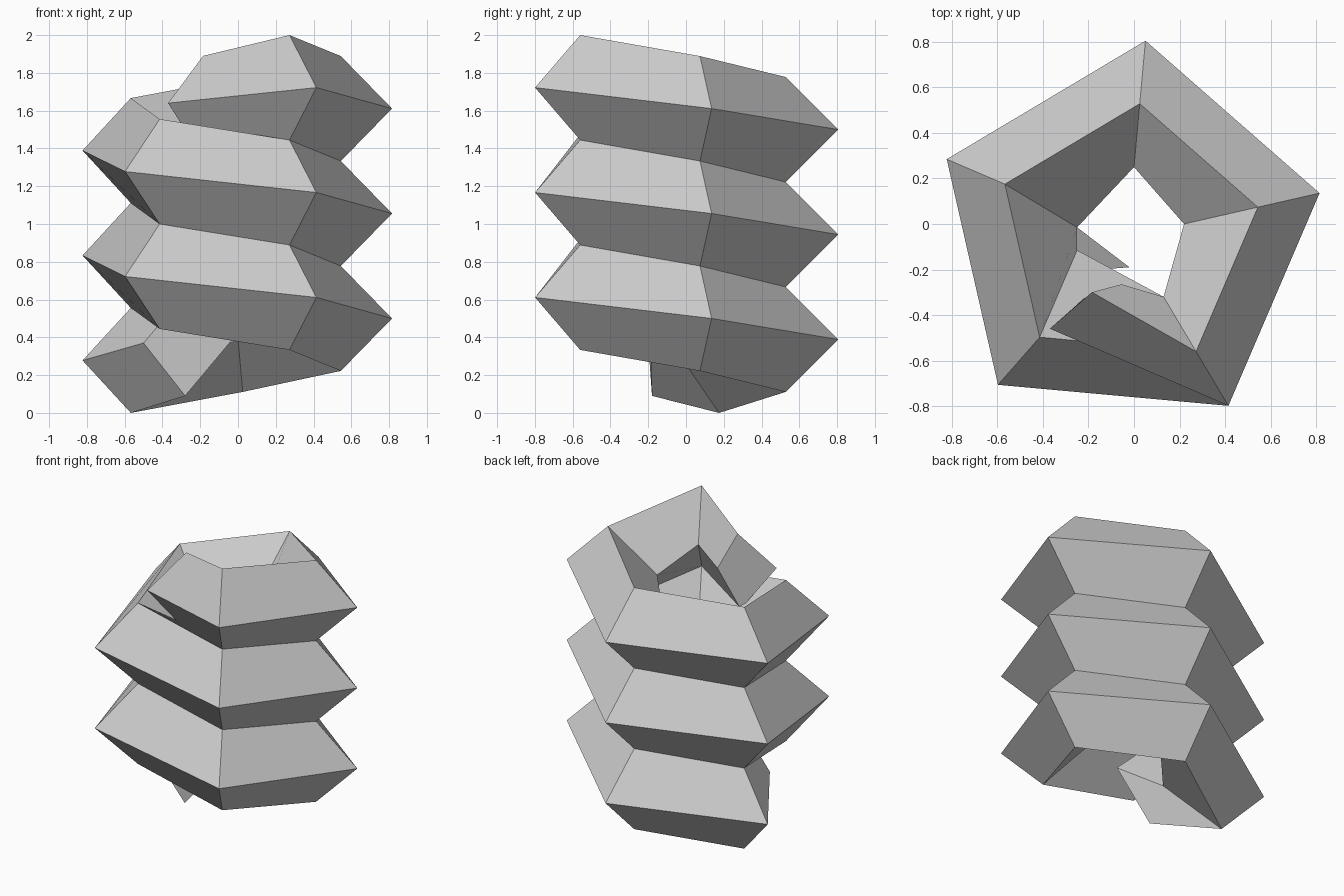
import bpy, bmesh, math

if "Cube" in bpy.data.objects:
    bpy.data.objects.remove(bpy.data.objects["Cube"])

# Low-poly coil: diamond section swept along a rising five-sided helix
CX, CY = -0.028, -0.056
STEP = 2 / 18              # rise per segment
HALF = 2.5 * STEP          # half height of the diamond
R_OUT, R_MID = 0.865, 0.587
# inner corners, slightly uneven: left, back, right, front right, front left
INNER = [(-0.25, -0.015), (0.0, 0.25), (0.22, 0.0), (0.13, -0.32), (-0.25, -0.115)]


def section(i):
    a = math.radians(156.8 - 72 * i)
    z = HALF + i * STEP
    c, s = math.cos(a), math.sin(a)
    mx, my = CX + R_MID * c, CY + R_MID * s
    ix, iy = INNER[i % 5]
    return [(CX + R_OUT * c, CY + R_OUT * s, z), (mx, my, z + HALF),
            (ix, iy, z), (mx, my, z - HALF)]


# tucked-in tube ends: outer, top, inner, bottom
start = [(-0.5, -0.2, 0.37), (-0.27, -0.21, 0.64), (-0.02, -0.19, 0.4), (-0.28, -0.18, 0.09)]
end = [(-0.37, -0.46, 1.64), (-0.185, -0.3, 1.89), (-0.055, -0.265, 1.63), (-0.2, -0.31, 1.37)]
sections = [start] + [section(i) for i in range(14)] + [end]

bm = bmesh.new()
rings = [[bm.verts.new(p) for p in sec] for sec in sections]
for a, b in zip(rings, rings[1:]):
    for k in range(4):
        n = (k + 1) % 4
        bm.faces.new((a[k], a[n], b[n], b[k]))
bm.faces.new(rings[0])
bm.faces.new(rings[-1])
bmesh.ops.recalc_face_normals(bm, faces=bm.faces)

mesh = bpy.data.meshes.new("coil")
bm.to_mesh(mesh)
bm.free()
bpy.context.collection.objects.link(bpy.data.objects.new("coil", mesh))
